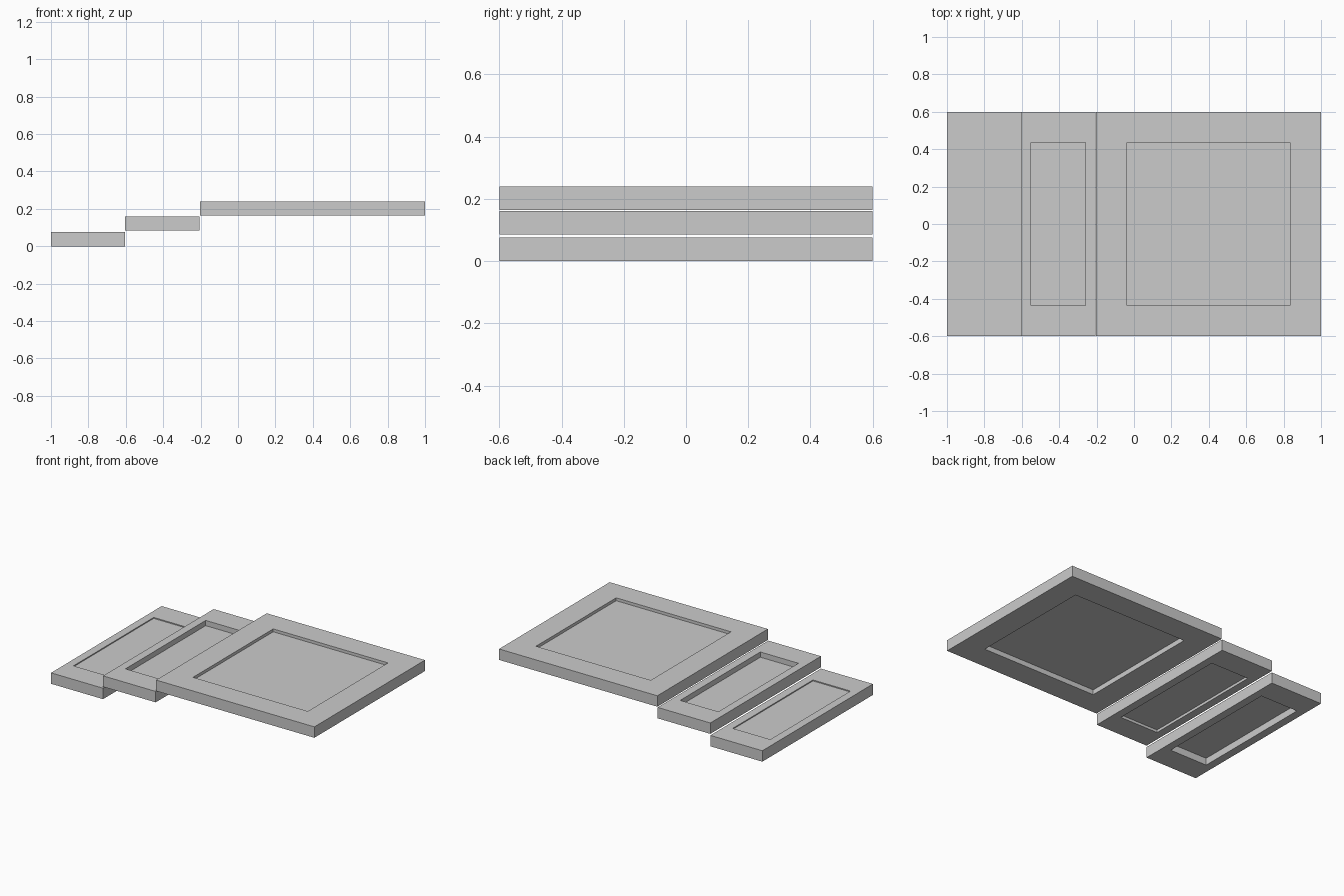
import bpy, bmesh

if "Cube" in bpy.data.objects:
    bpy.data.objects.remove(bpy.data.objects["Cube"])


def panel(name, x0, x1, z0, z1, border_x, border_y, top_depth, bottom_depth):
    """Slab with a sunken rectangular field on its top and underside."""
    half_x, half_y = (x1 - x0) / 2, 0.6
    bm = bmesh.new()
    bmesh.ops.create_cube(bm, size=2)
    bm.normal_update()
    caps = [f for f in bm.faces if abs(f.normal.z) > 0.9]
    height = (z1 - z0) / 2
    for v in bm.verts:
        v.co = (v.co.x * half_x, v.co.y * half_y, v.co.z * height)
    for face in caps:
        side = 1 if face.calc_center_median().z > 0 else -1
        depth = top_depth if side > 0 else bottom_depth
        # Frame loop around the field
        bmesh.ops.inset_individual(bm, faces=[face], thickness=0.02)
        for v in face.verts:
            v.co.x = (half_x - border_x) * (1 if v.co.x > 0 else -1)
            v.co.y = (half_y - border_y) * (1 if v.co.y > 0 else -1)
        # Vertical recess walls, then the sunken field
        bmesh.ops.inset_individual(bm, faces=[face], thickness=0)
        for v in face.verts:
            v.co.z = side * (height - depth)
    bmesh.ops.recalc_face_normals(bm, faces=bm.faces[:])
    mesh = bpy.data.meshes.new(name)
    bm.to_mesh(mesh)
    bm.free()
    obj = bpy.data.objects.new(name, mesh)
    obj.location = ((x0 + x1) / 2, 0, (z0 + z1) / 2)
    bpy.context.collection.objects.link(obj)


# Three stepped panels, from low and narrow to high and wide
panel("low_panel", -1.0, -0.605, 0.0, 0.075, 0.055, 0.165, 0.007, 0.048)
panel("middle_panel", -0.605, -0.205, 0.085, 0.16, 0.055, 0.165, 0.036, 0.018)
panel("wide_panel", -0.202, 1.0, 0.164, 0.239, 0.165, 0.165, 0.02, 0.034)
